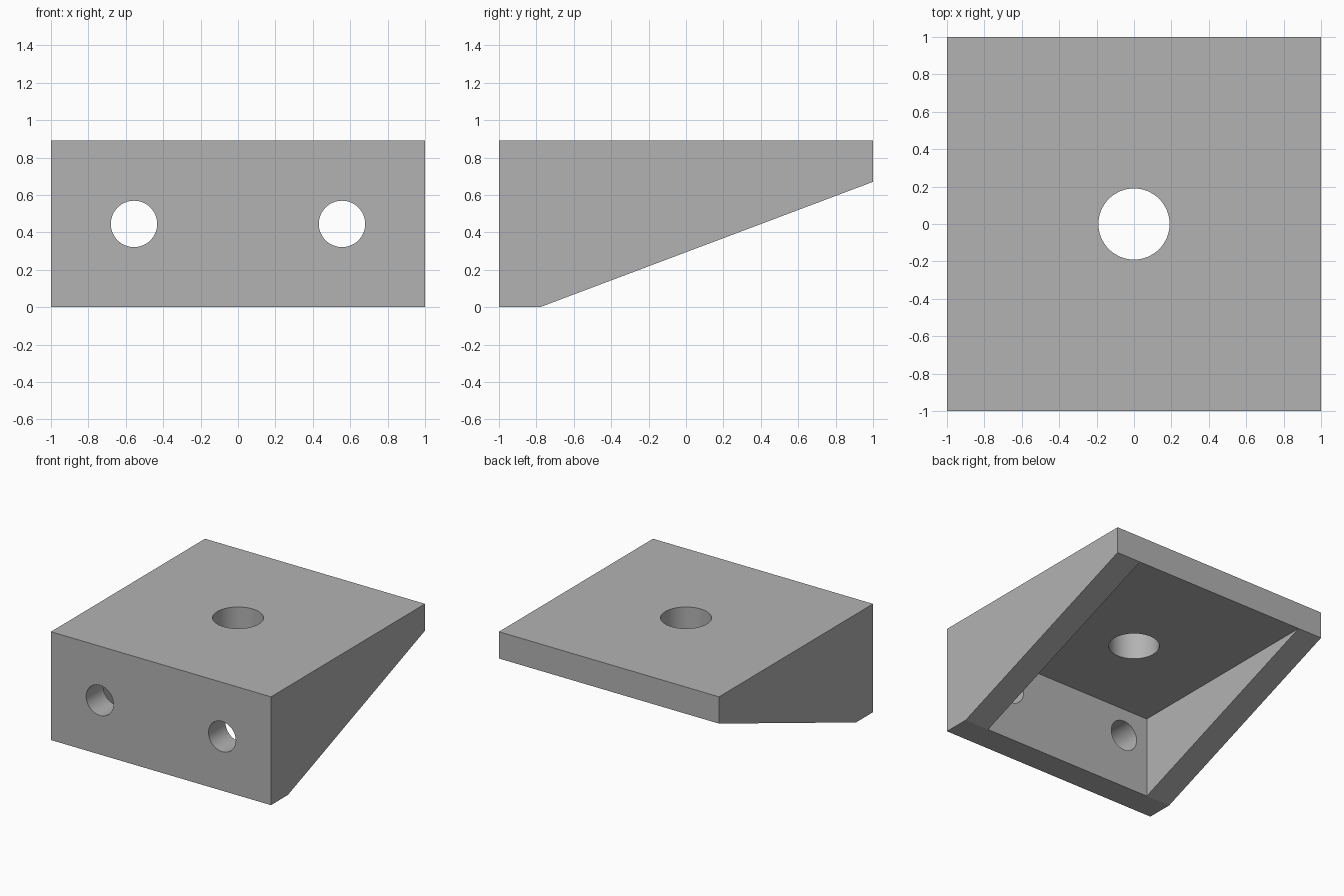
import bpy, bmesh, math
from mathutils import Vector

cube = bpy.data.objects.get("Cube")
if cube:
    bpy.data.objects.remove(cube, do_unlink=True)

HEIGHT = 0.89
WALL = 0.22
INNER = 1 - WALL          # inner half width, and distance to inner front wall
CEILING = HEIGHT - WALL

grey = bpy.data.materials.new("plain_grey")
grey.use_nodes = True
colour = (0.45, 0.45, 0.45, 1)
grey.diffuse_color = colour
grey.node_tree.nodes["Principled BSDF"].inputs["Base Color"].default_value = colour

# Bracket body: outer wedge profile (a-e) and inner pocket profile (p, q, r) as (y, z)
outer = {"a": (-1, 0), "b": (-INNER, 0), "c": (1, CEILING), "d": (1, HEIGHT), "e": (-1, HEIGHT)}
inner = {"p": (-INNER, 0), "q": (1, CEILING), "r": (-INNER, CEILING)}
bm = bmesh.new()
v = {}
for side in (-1, 1):
    for profile, x in ((outer, 1), (inner, INNER)):
        for key, (y, z) in profile.items():
            v[key, side] = bm.verts.new((side * x, y, z))

# Bottom rim edge and back rim edge coincide in line with the pocket corners
for side in (-1, 1):
    for loop in ("abcde", "prq", "bpqc"):      # outer cheek, inner cheek, sloped rim
        bm.faces.new([v[k, side] for k in loop])
for loop in ("ae", "ed", "pr", "rq"):          # front, top, inner front, ceiling
    bm.faces.new([v[k, -1] for k in loop] + [v[k, 1] for k in reversed(loop)])
for loop in ("abp", "dcq"):                    # front foot, back edge
    bm.faces.new([v[k, -1] for k in loop] + [v[k, 1] for k in reversed(loop)])
bmesh.ops.recalc_face_normals(bm, faces=bm.faces)
mesh = bpy.data.meshes.new("bracket")
bm.to_mesh(mesh)
bm.free()
mesh.materials.append(grey)
bracket = bpy.data.objects.new("bracket", mesh)
bpy.context.collection.objects.link(bracket)


def drill(name, radius, location, tilt=0):
    """Cut a round hole through one wall of the bracket."""
    bpy.ops.mesh.primitive_cylinder_add(vertices=64, radius=radius, depth=0.5,
                                        location=location, rotation=(tilt, 0, 0))
    cutter = bpy.context.object
    cutter.name = name
    cutter.hide_render = True
    cutter.data.materials.append(grey)
    bpy.context.view_layer.objects.active = bracket
    mod = bracket.modifiers.new(name, "BOOLEAN")
    mod.operation = "DIFFERENCE"
    mod.solver = "EXACT"
    mod.object = cutter
    bpy.ops.object.modifier_apply(modifier=mod.name)
    bpy.data.objects.remove(cutter, do_unlink=True)


# Centre hole in the top plate, pair of holes in the front wall
drill("top_hole", 0.19, Vector((0, 0, HEIGHT - WALL / 2)))
for side in (-1, 1):
    drill("front_hole", 0.124, Vector((side * 0.556, WALL / 2 - 1, HEIGHT / 2)), math.pi / 2)

# Round hole walls, crisp edges everywhere else
bpy.ops.object.select_all(action="DESELECT")
bracket.select_set(True)
bpy.context.view_layer.objects.active = bracket
bpy.ops.object.shade_smooth_by_angle(angle=math.radians(15))
